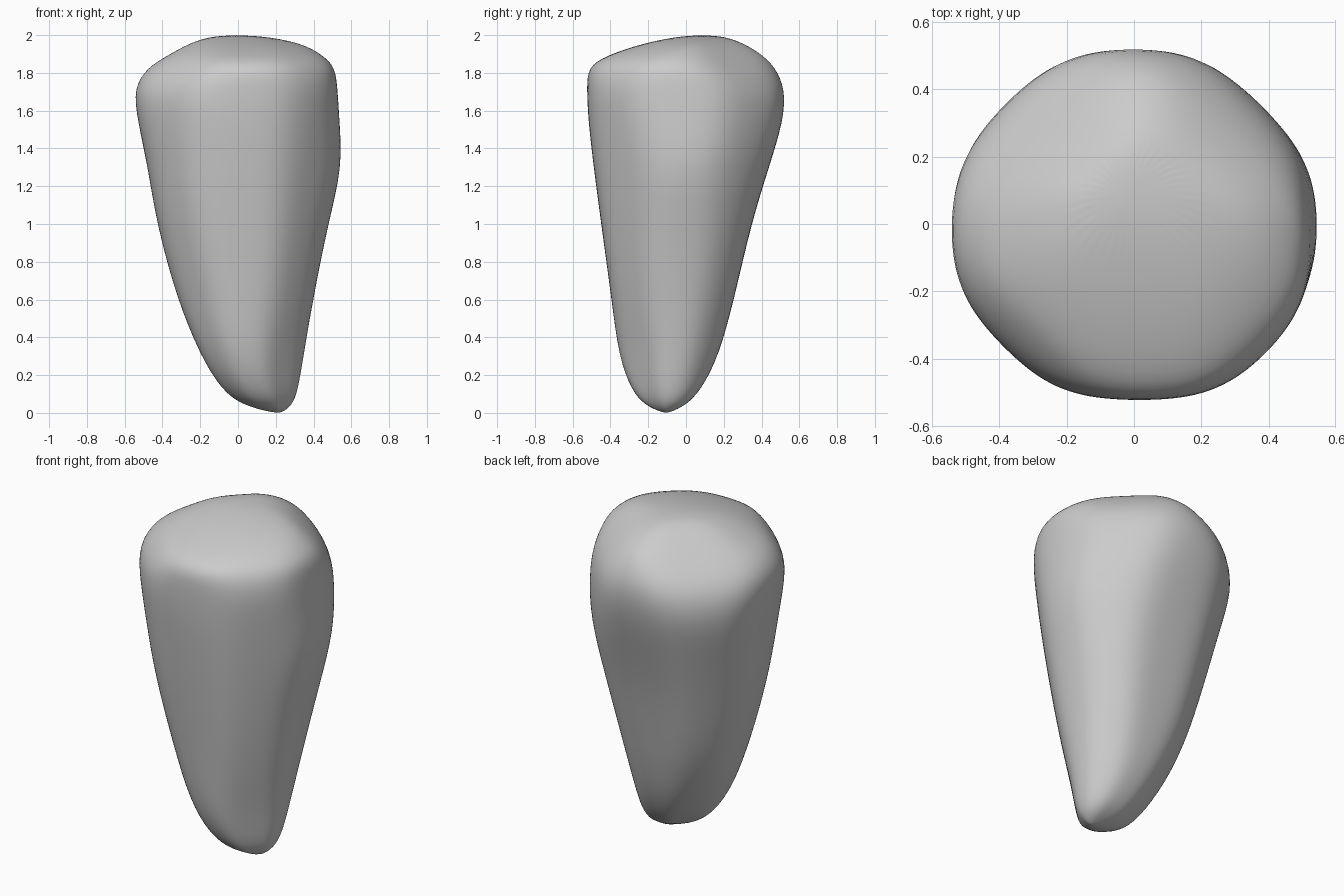
import bpy, bmesh
from math import sin, cos, pi

if "Cube" in bpy.data.objects:
    bpy.data.objects.remove(bpy.data.objects["Cube"])

# Horizontal slices: height, then reach from the axis in eight directions
# (right, back-right, back, back-left, left, front-left, front, front-right)
SLICES = [
    (0.00, .24, .09, -.09, -.18, -.19, -.05, .12, .24),
    (0.04, .29, .17, .00, -.08, -.02, .09, .22, .29),
    (0.12, .32, .22, .08, .01, .09, .19, .29, .32),
    (0.30, .35, .27, .175, .14, .20, .29, .36, .345),
    (0.60, .40, .345, .255, .28, .325, .365, .395, .41),
    (1.00, .48, .445, .345, .385, .435, .46, .45, .475),
    (1.30, .56, .51, .44, .47, .48, .505, .49, .515),
    (1.55, .54, .525, .52, .54, .535, .535, .52, .545),
    (1.72, .53, .505, .53, .51, .56, .54, .527, .56),
    (1.83, .52, .43, .485, .40, .49, .46, .525, .53),
    (1.89, .46, .37, .43, .33, .38, .40, .43, .46),
    (1.96, .35, .28, .31, .24, .26, .25, .22, .29),
    (2.00, .10, .15, .18, .15, .12, .08, .00, .05),
]
SEGMENTS = 40
SHARPNESS = 11  # higher gives crisper facets


def ring(bm, z, *reach):
    """Rounded eight-sided outline touching the given reaches."""
    cx, cy = (reach[0] - reach[4]) / 2, (reach[2] - reach[6]) / 2
    local = [h - cx * cos(i * pi / 4) - cy * sin(i * pi / 4) for i, h in enumerate(reach)]
    verts = []
    for k in range(SEGMENTS):
        a = 2 * pi * k / SEGMENTS
        total = sum((max(0, cos(a - i * pi / 4)) / max(h, .01)) ** SHARPNESS
                    for i, h in enumerate(local))
        r = total ** (-1 / SHARPNESS)
        verts.append(bm.verts.new((cx + r * cos(a), cy + r * sin(a), z)))
    return verts


# Stone body: lofted slices, capped at both ends
bm = bmesh.new()
rings = [ring(bm, *s) for s in SLICES]
for low, high in zip(rings, rings[1:]):
    for k in range(SEGMENTS):
        n = (k + 1) % SEGMENTS
        bm.faces.new((low[k], low[n], high[n], high[k]))
bm.faces.new(rings[0][::-1])
bm.faces.new(rings[-1])
bmesh.ops.recalc_face_normals(bm, faces=bm.faces[:])
mesh = bpy.data.meshes.new("tapered_rock")
bm.to_mesh(mesh)
bm.free()
rock = bpy.data.objects.new("tapered_rock", mesh)
bpy.context.collection.objects.link(rock)

# Smooth, worn surface
for p in mesh.polygons:
    p.use_smooth = True
sub = rock.modifiers.new("smooth", 'SUBSURF')
sub.levels = sub.render_levels = 2
